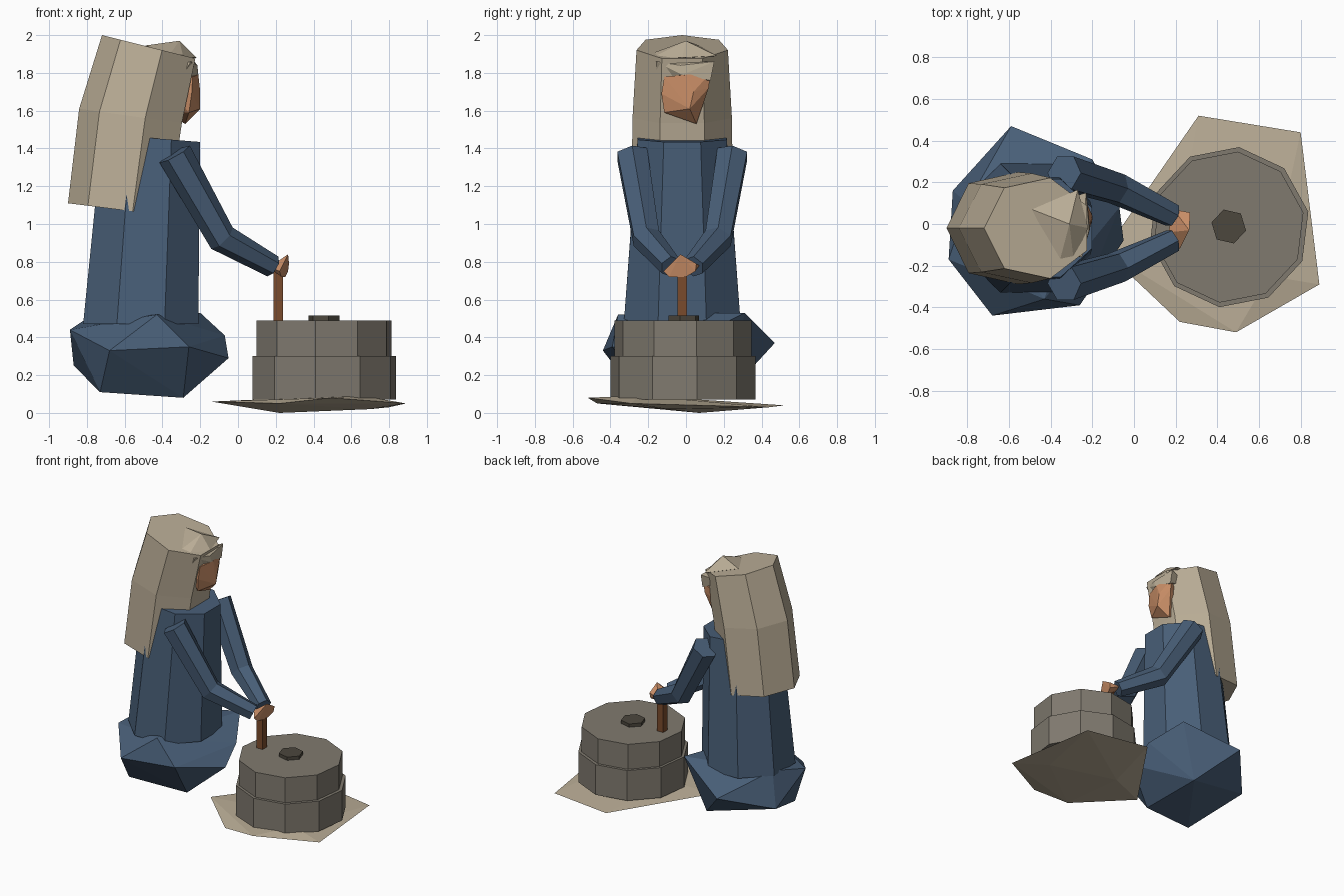
import bpy
import bmesh
from math import cos, sin, pi, radians
from mathutils import Vector

default_cube = bpy.data.objects.get("Cube")
if default_cube:
    bpy.data.objects.remove(default_cube, do_unlink=True)


def make_material(name, red, green, blue):
    """Flat material from display colour values, stored as linear."""
    linear = [((c / 255 + 0.055) / 1.055) ** 2.4 for c in (red, green, blue)] + [1]
    material = bpy.data.materials.new(name)
    material.use_nodes = True
    material.diffuse_color = linear
    material.node_tree.nodes["Principled BSDF"].inputs["Base Color"].default_value = linear
    return material


robe_blue = make_material("robe blue", 72, 94, 119)
cloth_tan = make_material("cloth tan", 187, 174, 151)
stone_grey = make_material("stone grey", 128, 122, 111)
hub_grey = make_material("dark hub grey", 76, 71, 61)
skin = make_material("skin", 200, 141, 102)
wood = make_material("wood brown", 122, 75, 44)


def finish(name, bm, material):
    """Turn a bmesh into a flat shaded object."""
    bmesh.ops.recalc_face_normals(bm, faces=bm.faces)
    mesh = bpy.data.meshes.new(name)
    bm.to_mesh(mesh)
    bm.free()
    mesh.materials.append(material)
    part = bpy.data.objects.new(name, mesh)
    bpy.context.collection.objects.link(part)


def hull(name, points, material):
    """Faceted lump spanned by a few corner points."""
    bm = bmesh.new()
    for point in points:
        bm.verts.new(point)
    bmesh.ops.convex_hull(bm, input=bm.verts[:])
    loose = [v for v in bm.verts if not v.link_faces]
    bmesh.ops.delete(bm, geom=loose, context="VERTS")
    finish(name, bm, material)


def loft(name, rings, material):
    """Skin a list of equal sized rings and cap both ends."""
    bm = bmesh.new()
    loops = [[bm.verts.new(p) for p in ring] for ring in rings]
    count = len(loops[0])
    for low, high in zip(loops, loops[1:]):
        for i in range(count):
            j = (i + 1) % count
            bm.faces.new((low[i], low[j], high[j], high[i]))
    bm.faces.new(loops[0])
    bm.faces.new(loops[-1])
    finish(name, bm, material)


def ring(sides, x, y, z, rx, ry, phase=0, slope=0):
    """Horizontal polygon, optionally tilted along x."""
    angles = [radians(phase) + 2 * pi * i / sides for i in range(sides)]
    return [(x + rx * cos(a), y + ry * sin(a), z + slope * rx * cos(a)) for a in angles]


def prism(name, sides, x, y, bottom, top, radius, phase, material):
    rings = [ring(sides, x, y, z, radius, radius, phase) for z in (bottom, top)]
    loft(name, rings, material)


MID = -0.02  # sideways centre line of the figure

# Ground cloth and hand mill
hull("ground_cloth", [
    (-0.14, -0.13, 0.06), (0.22, -0.47, 0.05), (0.49, -0.52, 0.08),
    (0.89, -0.29, 0.05), (0.8, 0.44, 0.03), (0.31, 0.52, 0.04),
    (0.65, -0.25, 0.092), (0.2, -0.1, 0.075),
    (0.22, 0.07, 0), (0.7, -0.1, 0.02)], cloth_tan)
prism("lower_millstone", 10, 0.457, -0.015, 0.07, 0.3, 0.387, 11, stone_grey)
prism("upper_millstone", 10, 0.455, -0.015, 0.3, 0.49, 0.365, 11, stone_grey)
prism("mill_hub", 6, 0.455, -0.012, 0.48, 0.515, 0.085, -13, hub_grey)
prism("mill_handle", 4, 0.214, MID, 0.47, 0.76, 0.036, 45, wood)

# Folded legs under the robe
hull("kneeling_skirt", [
    (-0.68, -0.44, 0.33), (-0.59, 0.47, 0.37), (-0.89, -0.17, 0.44),
    (-0.87, 0.16, 0.25), (-0.8, 0.1, 0.5), (-0.43, -0.36, 0.52),
    (-0.2, 0.31, 0.53), (-0.07, 0.08, 0.41), (-0.05, -0.08, 0.29),
    (-0.26, -0.39, 0.35), (-0.29, -0.2, 0.08), (-0.73, -0.27, 0.11),
    (-0.35, 0.25, 0.13)], robe_blue)

# Robe torso, eight sided with a flat front
loft("robe_torso", [
    ring(8, -0.515, MID, 0.47, 0.33, 0.335, 22.5),
    ring(8, -0.46, MID, 1.455, 0.28, 0.255, 22.5, -0.08)], robe_blue)

# Bent sleeves reaching for the handle, one on each side
for label, side in (("left", 1), ("right", -1)):
    joints = [Vector((x, MID + side * y, z)) for x, y, z in (
        (-0.335, 0.265, 1.37), (-0.085, 0.19, 0.925), (0.185, 0.06, 0.775))]
    upper = (joints[1] - joints[0]).normalized()
    lower = (joints[2] - joints[1]).normalized()
    directions = (upper, (upper + lower).normalized(), lower)
    rings = []
    for joint, along, radius in zip(joints, directions, (0.092, 0.08, 0.06)):
        across = along.cross(Vector((0, side, 0))).normalized()
        out = across.cross(along)
        angles = [i * pi / 3 for i in range(6)]
        rings.append([joint + radius * (across * cos(a) + out * sin(a)) for a in angles])
    loft(label + "_sleeve", rings, robe_blue)

# Clasped hands
hull("clasped_hands", [
    (0.19, 0.07, 0.78), (0.27, 0.055, 0.79), (0.265, -0.03, 0.84),
    (0.22, -0.12, 0.75), (0.165, -0.04, 0.77), (0.265, 0.05, 0.75),
    (0.25, 0, 0.72), (0.23, -0.09, 0.72)], skin)

# Long hooded veil, seven sided with the ridge at the back
loft("veil", [
    ring(7, -0.62, MID, 1.075, 0.28, 0.276, 180, -0.125),
    ring(7, -0.555, MID, 1.57, 0.286, 0.27, 180, -0.14),
    ring(7, -0.46, MID, 1.935, 0.26, 0.248, 180, -0.25)], cloth_tan)

# Face, brow band and the peak of cloth above it
hull("face", [
    (-0.245, -0.13, 1.69), (-0.24, -0.115, 1.78), (-0.24, 0.13, 1.8),
    (-0.24, 0.12, 1.72), (-0.28, 0.055, 1.53), (-0.26, -0.115, 1.59),
    (-0.2, 0.04, 1.7), (-0.2, 0.02, 1.61), (-0.21, 0, 1.79),
    (-0.4, 0.05, 1.6), (-0.4, -0.05, 1.75)], skin)
hull("brow_band", [
    (-0.3, -0.15, 1.77), (-0.25, -0.16, 1.86), (-0.21, -0.02, 1.79),
    (-0.215, -0.03, 1.84), (-0.23, 0.13, 1.76), (-0.23, 0.15, 1.86),
    (-0.4, 0.1, 1.82), (-0.4, -0.1, 1.82)], cloth_tan)
hull("veil_peak", [
    (-0.49, 0.07, 1.945), (-0.31, 0, 1.97), (-0.27, 0.165, 1.89),
    (-0.22, -0.02, 1.88), (-0.29, -0.17, 1.885), (-0.36, -0.19, 1.9),
    (-0.4, 0, 1.87)], cloth_tan)
